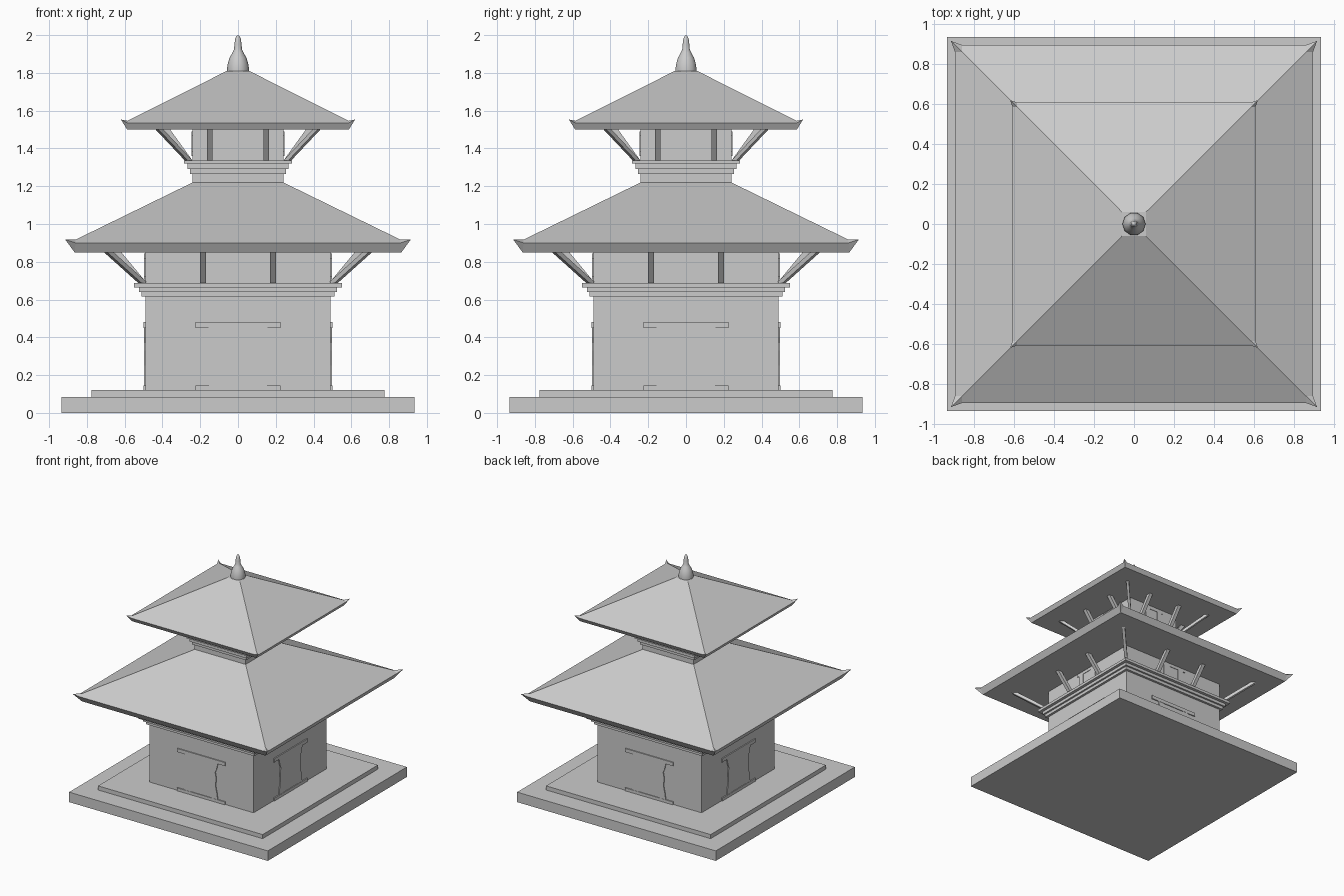
import bpy, bmesh
from math import pi, cos, sin
from mathutils import Vector, Matrix

if "Cube" in bpy.data.objects:
    bpy.data.objects.remove(bpy.data.objects["Cube"])


def make(name, verts, faces):
    bm = bmesh.new()
    vs = [bm.verts.new(v) for v in verts]
    for f in faces:
        bm.faces.new([vs[i] for i in f])
    bmesh.ops.recalc_face_normals(bm, faces=bm.faces)
    me = bpy.data.meshes.new(name)
    bm.to_mesh(me)
    bm.free()
    ob = bpy.data.objects.new(name, me)
    bpy.context.collection.objects.link(ob)
    return ob


def around(name, verts, faces):
    """Repeat a part on all four sides of the temple."""
    av, af = [], []
    for k in range(4):
        r = Matrix.Rotation(k * pi / 2, 3, 'Z')
        o = len(av)
        av += [r @ Vector(v) for v in verts]
        af += [[i + o for i in f] for f in faces]
    return make(name, av, af)


def prism(pts, y0, y1):
    """Extrude an x-z outline along y."""
    n = len(pts)
    v = [(x, y0, z) for x, z in pts] + [(x, y1, z) for x, z in pts]
    f = [list(range(n)), list(range(n, 2 * n))]
    f += [[i, (i + 1) % n, (i + 1) % n + n, i + n] for i in range(n)]
    return v, f


def rect(x0, x1, z0, z1):
    return [(x0, z0), (x1, z0), (x1, z1), (x0, z1)]


def block(name, h, z0, z1):
    return make(name, *prism(rect(-h, h, z0, z1), -h, h))


def strut(name, p, q, w, t):
    """Slanted beam from p to q, repeated on four sides."""
    p, q = Vector(p), Vector(q)
    d = (q - p).normalized()
    side = d.cross(Vector((0, 0, 1))).normalized()
    up = side.cross(d)
    v = [c + side * a * w / 2 + up * b * t / 2 for c in (p, q)
         for a, b in ((-1, -1), (1, -1), (1, 1), (-1, 1))]
    f = [[0, 1, 2, 3], [4, 5, 6, 7]] + [[i, (i + 1) % 4, (i + 1) % 4 + 4, i + 4] for i in range(4)]
    return around(name, v, f)


def roof(name, top, zt, eave, ze, bot, zb, tip, c):
    """Hipped roof with sloping fascia, flat soffit and upturned corner tips."""
    zh = ze + c * (zt - ze) / (eave - top)
    v, f = [], []
    for k in range(4):
        r = Matrix.Rotation(k * pi / 2, 3, 'Z')
        for p in ((top, -top, zt), (eave - c, -eave + c, zh), (eave - c, -eave, ze),
                  (tip, -tip, ze + 0.018), (eave, -eave + c, ze), (bot, -bot, zb)):
            v.append(r @ Vector(p))
    for k in range(4):
        T, H, A, P, B, S = range(6 * k, 6 * k + 6)
        T2, H2, A2, P2, B2, S2 = [6 * ((k + 1) % 4) + i for i in range(6)]
        f += [[T, H, B, A2, H2, T2], [H, A, P], [H, P, B],
              [S, A, P], [S, P, B], [S, B, A2, S2]]
    f += [[0, 6, 12, 18], [5, 11, 17, 23]]
    return make(name, v, f)


# Stepped plinth
block("plinth_lower", 0.935, 0, 0.085)
block("plinth_upper", 0.775, 0.085, 0.12)

# Walls and cornices of both storeys
block("lower_walls", 0.49, 0.12, 0.852)
block("upper_walls", 0.24, 1.20, 1.502)
for i, (h, a, b) in enumerate([(0.51, 0.615, 0.64), (0.525, 0.64, 0.665), (0.55, 0.665, 0.688)]):
    block(f"lower_cornice_{i + 1}", h, a, b)
for i, (h, a, b) in enumerate([(0.255, 1.265, 1.29), (0.268, 1.29, 1.32), (0.285, 1.32, 1.335)]):
    block(f"upper_cornice_{i + 1}", h, a, b)

# Roofs
roof("lower_roof", 0.24, 1.22, 0.895, 0.90, 0.865, 0.85, 0.915, 0.035)
roof("upper_roof", 0.06, 1.81, 0.607, 1.535, 0.587, 1.50, 0.62, 0.022)

# Roof struts: two per side plus one at each corner
for s, n in ((-1, "left"), (1, "right")):
    strut(f"lower_strut_{n}", (s * 0.185, -0.50, 0.685), (s * 0.185, -0.645, 0.86), 0.03, 0.03)
    strut(f"upper_strut_{n}", (s * 0.15, -0.255, 1.33), (s * 0.15, -0.385, 1.51), 0.03, 0.03)
strut("lower_corner_strut", (0.50, -0.50, 0.685), (0.695, -0.695, 0.86), 0.025, 0.025)
strut("upper_corner_strut", (0.255, -0.255, 1.33), (0.425, -0.425, 1.51), 0.022, 0.022)

# Doors with carved, waisted jambs
around("door_lintel", *prism(rect(-0.225, 0.225, 0.45, 0.48), -0.499, -0.48))
around("door_sill", *prism(rect(-0.225, 0.225, 0.12, 0.145), -0.499, -0.48))
around("door_panel", *prism(rect(-0.10, 0.10, 0.145, 0.45), -0.493, -0.48))
for s, n in ((-1, "left"), (1, "right")):
    jamb = [(0.10, 0.145), (0.155, 0.145), (0.15, 0.19), (0.137, 0.25), (0.14, 0.33),
            (0.132, 0.37), (0.145, 0.40), (0.157, 0.45), (0.10, 0.45)]
    around(f"door_jamb_{n}", *prism([(s * x, z) for x, z in jamb], -0.497, -0.48))


# Windows: frame of four bars around a thin pane
def window(name, wall, z0, z1, w, o):
    a, b = z0 + 0.025, z1 - 0.025
    for part, r in (("left", rect(-w, -o, a, b)), ("right", rect(o, w, a, b)),
                    ("sill", rect(-w * 1.2, w * 1.2, z0, a)), ("head", rect(-w * 1.2, w * 1.2, b, z1))):
        around(f"{name}_{part}", *prism(r, -wall - 0.007, -wall + 0.01))
    around(f"{name}_pane", *prism(rect(-o, o, a, b), -wall - 0.003, -wall + 0.01))


window("lower_window", 0.49, 0.70, 0.843, 0.10, 0.045)
window("upper_window", 0.24, 1.36, 1.49, 0.08, 0.04)

# Bell-shaped finial
prof = [(0.058, 1.80), (0.058, 1.825), (0.054, 1.85), (0.045, 1.88), (0.03, 1.905),
        (0.021, 1.925), (0.019, 1.95), (0.015, 1.98), (0.007, 1.996)]
N = 10
v = [(r * cos(2 * pi * i / N), r * sin(2 * pi * i / N), z) for r, z in prof for i in range(N)]
f = [[j * N + i, j * N + (i + 1) % N, (j + 1) * N + (i + 1) % N, (j + 1) * N + i]
     for j in range(len(prof) - 1) for i in range(N)]
last = (len(prof) - 1) * N
v.append((0, 0, 2.0))
f += [[last + i, last + (i + 1) % N, len(v) - 1] for i in range(N)] + [list(range(N))]
fin = make("finial", v, f)
bpy.context.view_layer.objects.active = fin
fin.select_set(True)
bpy.ops.object.shade_smooth_by_angle(angle=0.8)
